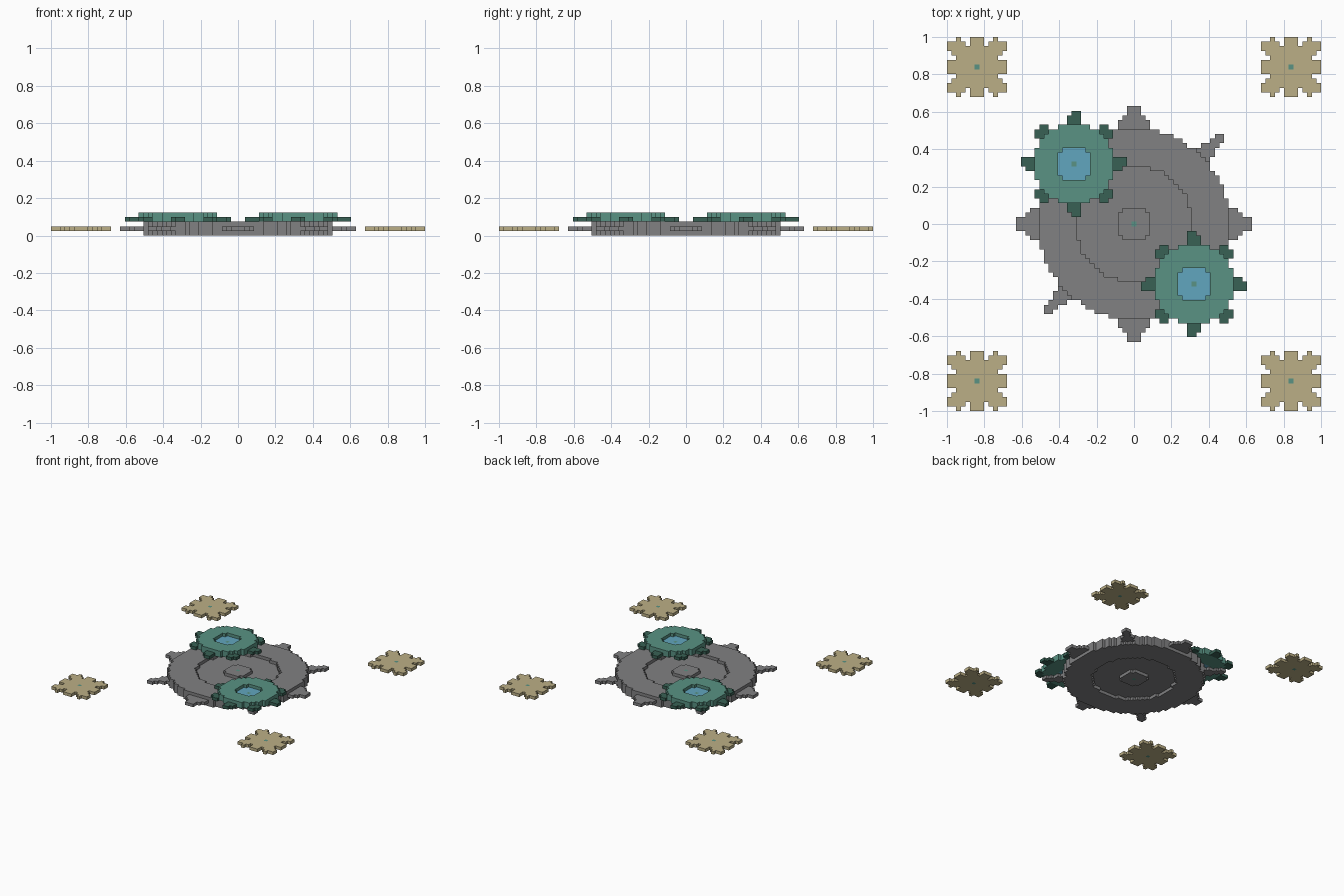
import bpy
import bmesh

U = 2 / 81  # edge length of one block

cube = bpy.data.objects.get("Cube")
if cube:
    bpy.data.objects.remove(cube, do_unlink=True)


def material(name, *rgb):
    m = bpy.data.materials.new(name)
    m.use_nodes = True
    color = (*rgb, 1)
    m.diffuse_color = color
    m.node_tree.nodes["Principled BSDF"].inputs["Base Color"].default_value = color
    return m


GREY = material("grey metal", 0.22, 0.22, 0.225)
TAN = material("tan", 0.50, 0.43, 0.24)
TEAL = material("teal", 0.10, 0.29, 0.23)
DARK = material("dark green", 0.04, 0.12, 0.09)
BLUE = material("light blue", 0.12, 0.38, 0.52)


def build(name, mat, inside, layers, center=(0, 0), turn=1, reach=26):
    """Blocky slab: every cell where inside(x, y) holds, over a range of layers."""
    span = range(-reach, reach + 1)
    cells = {(x * turn, y * turn) for x in span for y in span if inside(x, y)}
    bm = bmesh.new()
    verts = {}

    def vert(x, y, z):
        key = (x, y, z)
        if key not in verts:
            verts[key] = bm.verts.new(((x + center[0] - 0.5) * U,
                                       (y + center[1] - 0.5) * U, z * U))
        return verts[key]

    low, high = layers
    for x, y in sorted(cells):
        ring = [(x, y), (x + 1, y), (x + 1, y + 1), (x, y + 1)]
        bm.faces.new([vert(*p, high) for p in ring])
        bm.faces.new([vert(*p, low) for p in reversed(ring)])
        # Walls only where the neighbouring cell is empty
        for i, step in enumerate([(0, -1), (1, 0), (0, 1), (-1, 0)]):
            if (x + step[0], y + step[1]) not in cells:
                a, b = ring[i], ring[(i + 1) % 4]
                for z in range(low, high):
                    bm.faces.new([vert(*a, z), vert(*b, z),
                                  vert(*b, z + 1), vert(*a, z + 1)])
    mesh = bpy.data.meshes.new(name)
    bm.to_mesh(mesh)
    bm.free()
    mesh.materials.append(mat)
    obj = bpy.data.objects.new(name, mesh)
    bpy.context.collection.objects.link(obj)
    return obj


def disc(x, y, r2):
    return x * x + y * y <= r2


def pin(x, y):
    return x == 0 and y == 0


def hub(x, y):
    return disc(x, y, 13) and not pin(x, y)


def sorted_abs(x, y):
    return max(abs(x), abs(y)), min(abs(x), abs(y))


# Large grey gear
def large_plate(x, y):
    far, near = sorted_abs(x, y)
    straight = (far <= 25 and near <= 1) or (far <= 23 and near <= 2) or (far <= 22 and near <= 3)
    diagonal = far <= 19 and far - near <= (1 if far >= 18 else 2)
    return (disc(x, y, 428) or straight or diagonal) and not pin(x, y)


def large_rim(x, y):
    return disc(x, y, 428) and not disc(x, y, 157)


build("large_gear_plate", GREY, large_plate, (1, 2))
for side, z in (("bottom", 0), ("top", 2)):
    build(f"large_gear_{side}_rim", GREY, large_rim, (z, z + 1))
    build(f"large_gear_{side}_hub", GREY, hub, (z, z + 1))
build("large_gear_pin", TEAL, pin, (0, 3))


# Small green gears with recessed blue hubs
def small_body(x, y):
    return disc(x, y, 75) and not disc(x, y, 13)


def small_teeth(x, y):
    far, near = sorted_abs(x, y)
    across = x if abs(y) > abs(x) else y
    straight = 8 <= far <= 10 and near <= 1 or far == 11 and across in (0, 1)
    diagonal = 6 <= near <= 7 and far <= 8
    return (straight or diagonal) and not small_body(x, y)


for label, turn in (("back", 1), ("front", -1)):
    place = dict(center=(-13 * turn, 13 * turn), turn=turn, reach=12)
    build(f"{label}_small_gear_body", TEAL, small_body, (3, 5), **place)
    build(f"{label}_small_gear_teeth", DARK, small_teeth, (3, 4), **place)
    build(f"{label}_small_gear_hub", BLUE, hub, (3, 4), **place)
    build(f"{label}_small_gear_pin", TEAL, pin, (3, 4), **place)


# Flat tan gears at the corners
def corner_gear(x, y):
    far, near = sorted_abs(x, y)
    straight = far <= 6 and near <= 1
    diagonal = far == 5 and near >= 3 or far == 6 and near == 4
    side_tip = abs(x) == 6 and abs(y) == 5
    return (far <= 4 or straight or diagonal or side_tip) and not pin(x, y)


for xname, sx in (("left", 1), ("right", -1)):
    for yname, sy in (("front", -1), ("back", 1)):
        spot = dict(center=(34 * sx, 34 * sy), reach=7)
        build(f"{yname}_{xname}_corner_gear", TAN, corner_gear, (1, 2), **spot)
        build(f"{yname}_{xname}_corner_pin", TEAL, pin, (1, 2), **spot)
